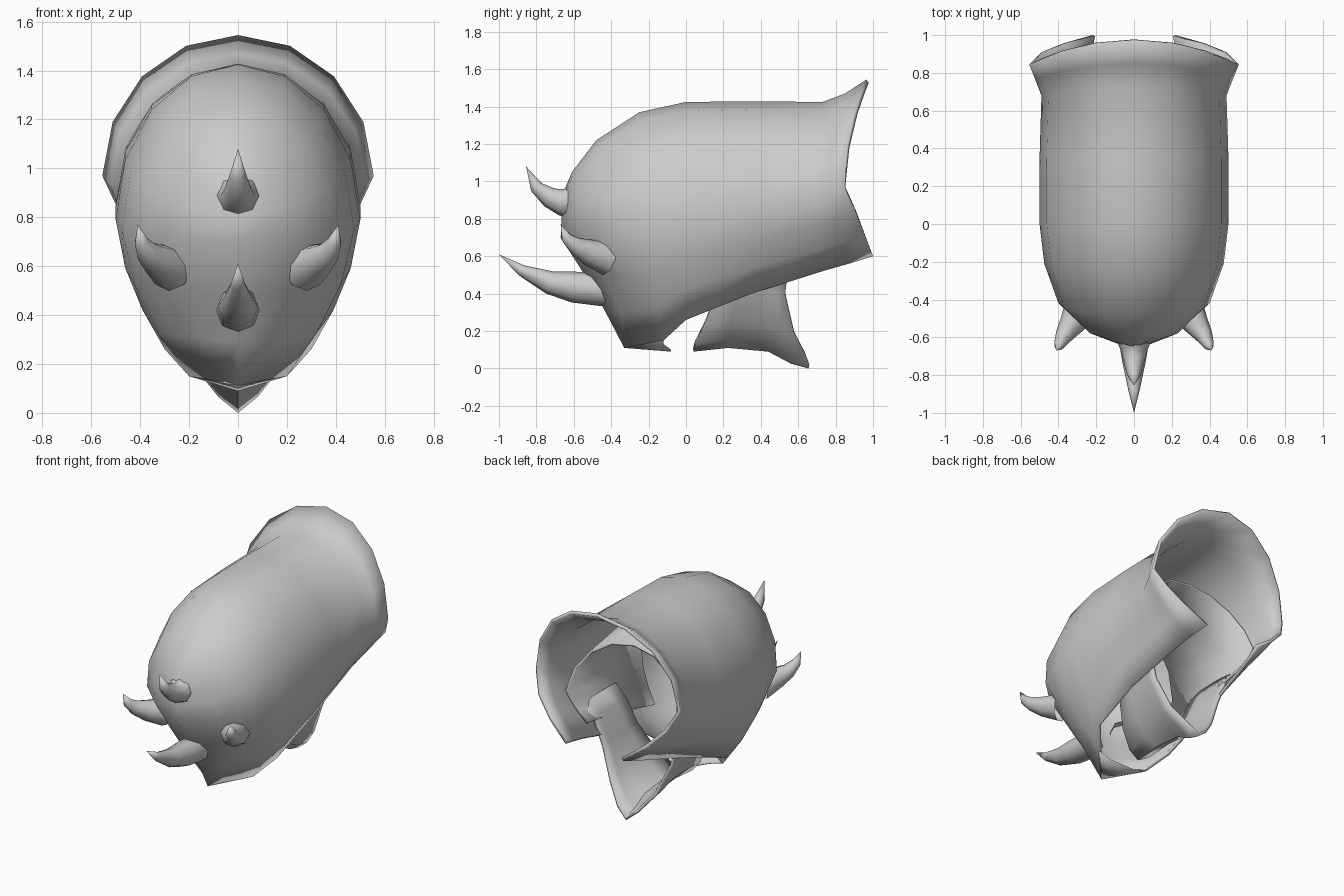
import bpy, bmesh, math
from mathutils import Vector

if "Cube" in bpy.data.objects:
    bpy.data.objects.remove(bpy.data.objects["Cube"])


def make(name, rows, center, closed=False, thickness=0.0, angle=50):
    """Skin a grid of points, orient it outward, smooth it, optionally give it thickness."""
    bm = bmesh.new()
    grid = [[bm.verts.new(p) for p in r] for r in rows]
    n = len(grid[0])
    for a, b in zip(grid, grid[1:]):
        for i in range(n if closed else n - 1):
            j = (i + 1) % n
            bm.faces.new((a[i], a[j], b[j], b[i]))
    bmesh.ops.remove_doubles(bm, verts=bm.verts, dist=0.0005)
    bmesh.ops.dissolve_degenerate(bm, edges=bm.edges, dist=0.0001)
    bmesh.ops.recalc_face_normals(bm, faces=bm.faces)
    bm.normal_update()
    c = Vector(center)
    if sum(f.normal.dot(f.calc_center_median() - c) * f.calc_area() for f in bm.faces) < 0:
        bmesh.ops.reverse_faces(bm, faces=bm.faces)
    me = bpy.data.meshes.new(name)
    bm.to_mesh(me)
    bm.free()
    ob = bpy.data.objects.new(name, me)
    bpy.context.collection.objects.link(ob)
    if thickness:
        m = ob.modifiers.new("thickness", 'SOLIDIFY')
        m.thickness = thickness
        m.offset = -1
    bpy.ops.object.select_all(action='DESELECT')
    ob.select_set(True)
    bpy.context.view_layer.objects.active = ob
    bpy.ops.object.shade_smooth_by_angle(angle=math.radians(angle))
    return ob


def mirrored(half):
    """Half section starting on x = 0 -> full section."""
    return [(-x, y, z) for x, y, z in reversed(half[1:])] + half


def section(yt, ym, yb, zt, zm, zb, w, xb):
    """Arch from the crown to the widest point, then curling in to the lower edge."""
    half = []
    power = 2 if yt > 0.8 else 1          # rear rim sweeps back only near the crown
    for i in range(5):
        a = math.pi / 8 * i
        half.append((w * math.sin(a), ym + (yt - ym) * math.cos(a) ** power,
                     zm + (zt - zm) * math.cos(a)))
    for i in range(1, 4):
        t = i / 3
        half.append((w + (xb - w) * t ** 1.5, ym + (yb - ym) * t ** 0.8, zm + (zb - zm) * t ** 0.9))
    return mirrored(half)


# Helmet shell: flared rear rim to the front centre line
# (y crown, y side, y lower edge, z crown, z side, z lower edge, half width, lower half width)
shell = [
    (0.965, 0.845, 1.00, 1.545, 0.97, 0.60, 0.555, 0.22),
    (0.85, 0.77, 0.87, 1.47, 0.94, 0.56, 0.525, 0.25),
    (0.73, 0.68, 0.73, 1.425, 0.90, 0.52, 0.49, 0.27),
    (0.35, 0.35, 0.35, 1.428, 0.85, 0.40, 0.50, 0.31),
    (0.00, 0.00, 0.00, 1.425, 0.79, 0.26, 0.50, 0.30),
    (-0.25, -0.21, -0.12, 1.37, 0.75, 0.15, 0.475, 0.20),
    (-0.48, -0.42, -0.19, 1.22, 0.73, 0.135, 0.40, 0.13),
    (-0.61, -0.56, -0.26, 1.05, 0.72, 0.12, 0.25, 0.06),
    (-0.66, -0.67, -0.33, 0.93, 0.70, 0.11, 0.0, 0.0),
]
make("helmet_shell", [section(*r) for r in shell], (0, 0.2, 0.8), thickness=0.022)

# Chin plate closing the underside of the muzzle
make("chin_plate", [[(-0.2, -0.12, 0.15), (0, -0.33, 0.11), (0.2, -0.12, 0.15)],
                    [(-0.1, -0.12, 0.12), (0, -0.08, 0.09), (0.1, -0.12, 0.12)]],
     (0, -0.2, 0.5), thickness=0.01)

# Inner liner arch
liner = [
    (0.57, 0.70, 0.64, 1.18, 0.80, 0.58, 0.43, 0.31),
    (0.30, 0.30, 0.30, 1.25, 0.80, 0.52, 0.44, 0.32),
    (-0.12, -0.12, -0.10, 1.30, 0.78, 0.42, 0.44, 0.32),
]
make("inner_liner", [section(*r) for r in liner], (0, 0.2, 0.8), thickness=0.015)

# Throat guard: V-shaped strip hanging below the shell, its sides meeting the liner
# columns (half width, z, y front, y rear)
columns = [(0.0, 0.10, 0.04, 0.655), (0.08, 0.14, 0.05, 0.635), (0.18, 0.24, 0.10, 0.575),
           (0.27, 0.42, 0.17, 0.53), (0.33, 0.58, 0.20, 0.55), (0.40, 0.67, 0.22, 0.62)]
throat = []
for s, drop in ((0, -0.01), (0.3, 0.01), (0.65, -0.01), (0.85, -0.075), (1, -0.10)):
    throat.append(mirrored([(x, y0 + (y1 - y0) * s, z + drop * max(0, 1 - i / 4))
                            for i, (x, z, y0, y1) in enumerate(columns)]))
make("throat_guard", throat, (0, 0.35, 0.5), thickness=0.02)


def horn(name, path, sides=8):
    """Tapered curved horn through (x, y, z, radius) points."""
    pts = [Vector(p[:3]) for p in path]
    rows = []
    for i, p in enumerate(pts):
        d = (pts[min(i + 1, len(pts) - 1)] - pts[max(i - 1, 0)]).normalized()
        u = d.cross(Vector((0, 0, 1))).normalized()
        v = u.cross(d)
        r = path[i][3]
        rows.append([p + r * (math.cos(2 * math.pi * k / sides) * u +
                              math.sin(2 * math.pi * k / sides) * v) for k in range(sides)])
    make(name, rows, sum(pts, Vector()) / len(pts), closed=True)


# Horns, rooted just inside the shell
horn("upper_horn", [(0, -0.61, 0.89, 0.095), (0, -0.67, 0.89, 0.07), (0, -0.73, 0.915, 0.055),
                    (0, -0.80, 0.97, 0.035), (0, -0.855, 1.08, 0)])
horn("lower_horn", [(0, -0.42, 0.42, 0.09), (0, -0.60, 0.435, 0.083), (0, -0.73, 0.46, 0.062),
                    (0, -0.88, 0.525, 0.03), (0, -1.0, 0.61, 0)])
for side, s in (("left", -1), ("right", 1)):
    horn(side + "_cheek_horn", [(s * 0.27, -0.42, 0.59, 0.095), (s * 0.325, -0.525, 0.622, 0.07),
                                (s * 0.37, -0.59, 0.655, 0.048), (s * 0.395, -0.64, 0.70, 0.03),
                                (s * 0.41, -0.67, 0.77, 0)])
